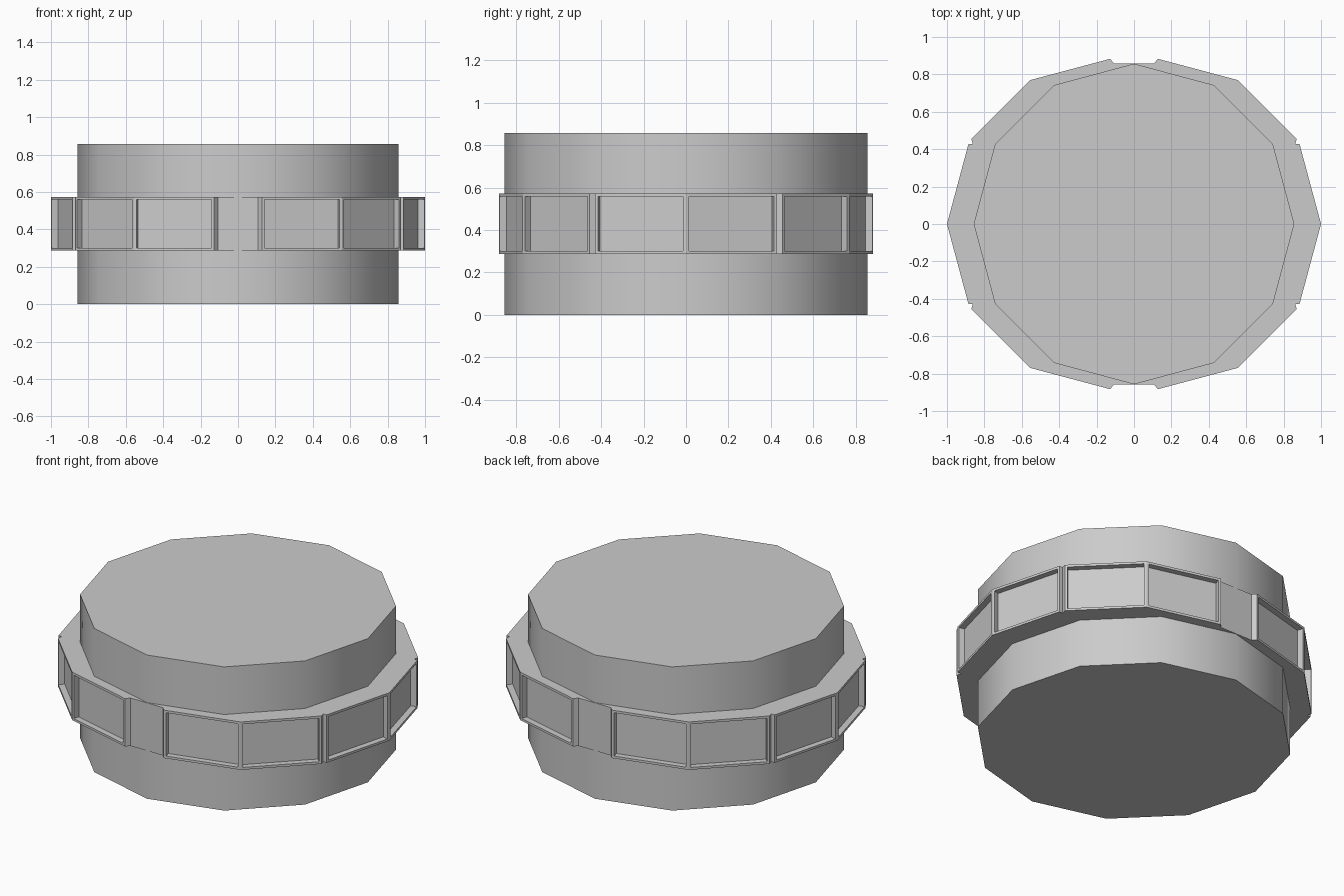
import bpy, bmesh, math

if "Cube" in bpy.data.objects:
    bpy.data.objects.remove(bpy.data.objects["Cube"])

R, H = 0.857, 0.857
Z0, Z1 = 0.287, 0.573

# Core: twelve-sided drum with smooth walls and flat caps
bpy.ops.mesh.primitive_cylinder_add(vertices=12, radius=R, depth=H, location=(0, 0, H / 2))
core = bpy.context.object
core.name = "drum_core"
bpy.ops.object.shade_smooth_by_angle(angle=math.radians(40))

# Band outline: one quadrant, mirrored to all four
quad = [(1.0, 0), (0.885, 0.428), (0.862, 0.428), (0.87, 0.455),
        (0.556, 0.769), (0.128, 0.883), (0.107, 0.859)]
half = quad + [(-x, y) for x, y in reversed(quad)]
outline = half + [(x, -y) for x, y in reversed(half[1:-1])]

# Raised band: hollow ring extruded from the outline
bm = bmesh.new()


def loop(scale, z):
    return [bm.verts.new((x * scale, y * scale, z)) for x, y in outline]


rings = [loop(1, Z0), loop(1, Z1), loop(0.8, Z1), loop(0.8, Z0)]
n = len(outline)
panels = []
for k in range(4):
    a, b = rings[k], rings[(k + 1) % 4]
    for i in range(n):
        j = (i + 1) % n
        f = bm.faces.new((a[i], a[j], b[j], b[i]))
        if k == 0 and (a[i].co - a[j].co).length > 0.3:
            panels.append(f)
bm.normal_update()

# Recessed panels with a narrow frame: inset, then push the floor straight in
bmesh.ops.inset_individual(bm, faces=panels, thickness=0.014, use_even_offset=True)
ext = bmesh.ops.extrude_discrete_faces(bm, faces=panels)
for f in ext["faces"]:
    f.normal_update()
    bmesh.ops.translate(bm, verts=f.verts[:], vec=f.normal * -0.035)
bmesh.ops.recalc_face_normals(bm, faces=bm.faces[:])

me = bpy.data.meshes.new("panel_band")
bm.to_mesh(me)
bm.free()
band = bpy.data.objects.new("panel_band", me)
bpy.context.collection.objects.link(band)
